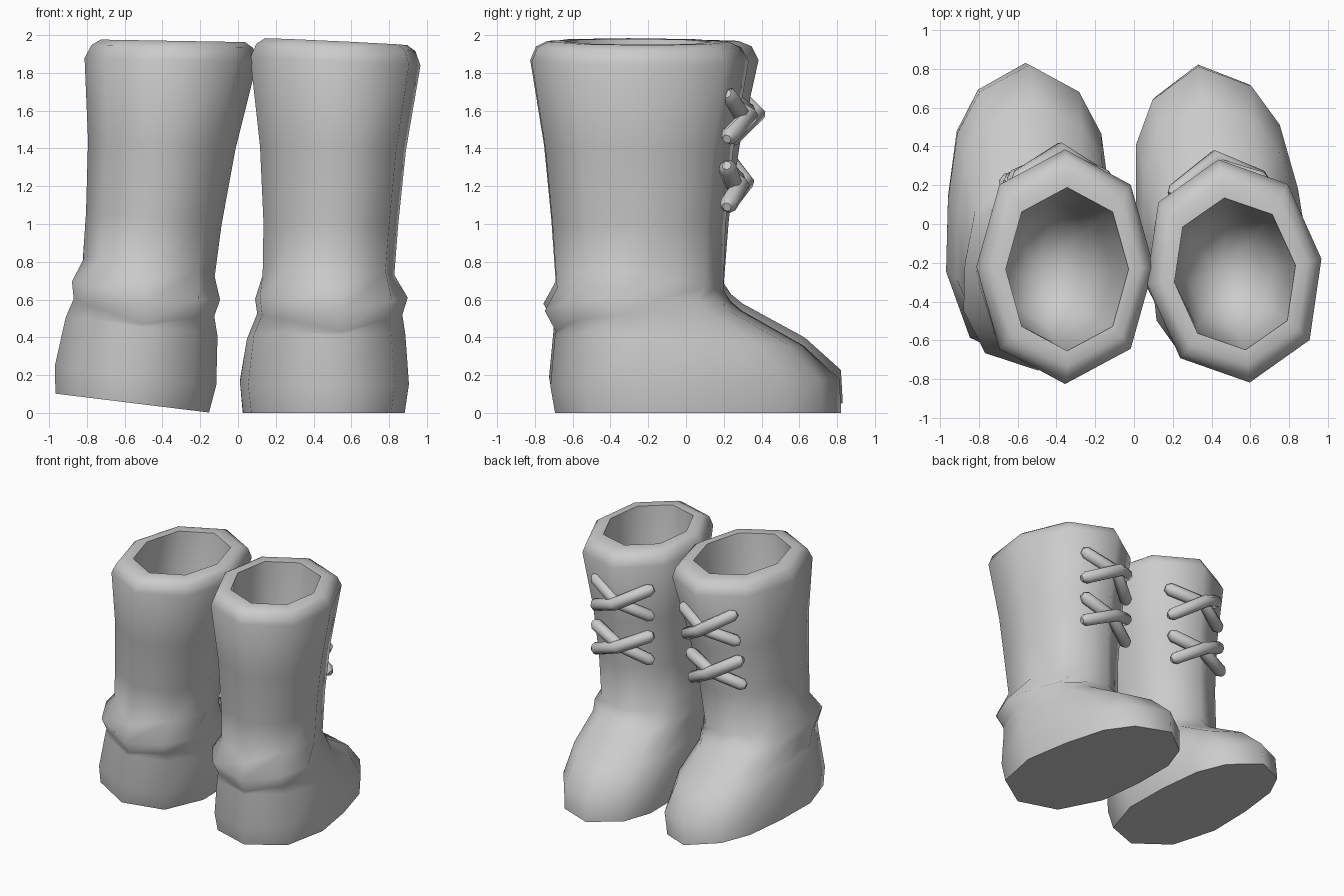
import bpy, bmesh, math
from mathutils import Matrix, Vector

if "Cube" in bpy.data.objects:
    bpy.data.objects.remove(bpy.data.objects["Cube"])

grey = bpy.data.materials.new("plain grey")
grey.diffuse_color = (0.6, 0.6, 0.6, 1)
grey.use_nodes = True
grey.node_tree.nodes["Principled BSDF"].inputs["Base Color"].default_value = grey.diffuse_color

# Half outlines as (width fraction, length fraction), heel to toe
FOOT = [(0, 0), (0.71, 0.09), (1, 0.31), (0.98, 0.55), (0.87, 0.77), (0.6, 0.91), (0, 1)]
# Octagon with spare points on its sides, so it joins the foot outline
LEG = [(0, 0), (0.74, 0.15), (1, 0.5), (0.87, 0.675), (0.74, 0.85), (0.37, 0.925), (0, 1)]


def ring(outline, half, back, front, z_back, z_front, bump=0, lean=0, tilt=0):
    """Closed loop of points; bump raises both sides, tilt lowers the +x side."""
    full = [(w, t) for w, t in outline] + [(-w, t) for w, t in outline[-2:0:-1]]
    return [Vector((w * half + lean, back + t * (front - back),
                    z_back + t * (z_front - z_back) + bump * abs(w) * (1 - t)
                    - tilt * w * half)) for w, t in full]


def finish(ob, angle):
    if ob.name not in bpy.context.collection.objects:
        bpy.context.collection.objects.link(ob)
    ob.data.materials.clear()
    ob.data.materials.append(grey)
    bpy.ops.object.select_all(action='DESELECT')
    ob.select_set(True)
    bpy.context.view_layer.objects.active = ob
    bpy.ops.object.shade_smooth_by_angle(angle=math.radians(angle))


def loft(name, rings, matrix, angle):
    bm = bmesh.new()
    loops = [[bm.verts.new(p) for p in r] for r in rings]
    n = len(loops[0])
    for a, b in zip(loops, loops[1:]):
        for i in range(n):
            j = (i + 1) % n
            bm.faces.new((a[i], a[j], b[j], b[i]))
    bm.faces.new(loops[0][::-1])
    bm.faces.new(loops[-1])
    bm.transform(matrix)
    bmesh.ops.recalc_face_normals(bm, faces=bm.faces)
    me = bpy.data.meshes.new(name)
    bm.to_mesh(me)
    bm.free()
    finish(bpy.data.objects.new(name, me), angle)


def lace(name, points, matrix):
    """Round bar with tapered ends, bent around the shaft."""
    cu = bpy.data.curves.new(name, 'CURVE')
    cu.dimensions = '3D'
    cu.bevel_depth = 0.048
    cu.bevel_resolution = 2
    cu.use_fill_caps = True
    a, m, b = [Vector(p) for p in points]
    path = [(a, 0.5), (a.lerp(m, 0.12), 1), (m, 1), (b.lerp(m, 0.12), 1), (b, 0.5)]
    sp = cu.splines.new('POLY')
    sp.points.add(len(path) - 1)
    for p, (co, r) in zip(sp.points, path):
        p.co = (*(matrix @ co), 1)
        p.radius = r
    ob = bpy.data.objects.new(name, cu)
    bpy.context.collection.objects.link(ob)
    bpy.ops.object.select_all(action='DESELECT')
    ob.select_set(True)
    bpy.context.view_layer.objects.active = ob
    bpy.ops.object.convert(target='MESH')
    finish(bpy.context.view_layer.objects.active, 75)


def boot(side, s, matrix, lean, tilt, push):
    # Leg section; k carries the lean, tilt and forward push upward
    def sec(z, half, back, front):
        k = max(0, (z - 0.6) / 1.4)
        return ring(LEG, half, back + push * 0.1 * k, front + push * k, z, z, 0,
                    s * lean * k, s * tilt * k)

    # Foot with sloping instep, ankle roll, shaft, rolled rim and hollow inside
    loft(side + "_boot", [
        ring(FOOT, 0.41, -0.70, 0.83, 0, 0),
        ring(FOOT, 0.43, -0.725, 0.82, 0.14, 0.18),
        ring(FOOT, 0.405, -0.70, 0.63, 0.41, 0.355, 0.03),
        ring(FOOT, 0.375, -0.695, 0.30, 0.43, 0.54, 0.08),
        ring(FOOT, 0.395, -0.755, 0.24, 0.54, 0.59, 0.08),
        ring(LEG, 0.352, -0.69, 0.20, 0.66, 0.65, 0.15),
        sec(1.00, 0.36, -0.715, 0.21),
        sec(1.40, 0.39, -0.755, 0.25),
        sec(1.86, 0.455, -0.83, 0.33),
        sec(1.935, 0.425, -0.80, 0.29),
        sec(1.965, 0.38, -0.74, 0.22),
        sec(1.965, 0.315, -0.66, 0.13),
        sec(1.40, 0.29, -0.62, 0.09),
        sec(1.10, 0.22, -0.52, 0.0),
        sec(1.00, 0.08, -0.35, -0.17)], matrix, 75)

    # Two crossed pairs of laces
    for i, (z0, z1, y) in enumerate([(1.09, 1.31, 0.255), (1.45, 1.69, 0.30)]):
        c = s * lean * 0.45
        dy = push * (0.4 + 0.25 * i)
        for j, d in enumerate((1, -1)):
            lace(f"{side}_lace_{i}_{j}", [
                (c - d * 0.25, 0.18 + dy, z0),
                (c, y + dy + 0.035 * j, (z0 + z1) / 2),
                (c + d * 0.25, 0.18 + dy, z1)], matrix)


# Right boot stands flat and toes in; left boot leans inward and forward
boot("right", 1, Matrix.Translation((0.445, 0, 0)) @ Matrix.Rotation(math.radians(8), 4, 'Z'),
     0.04, 0.05, 0.0)
boot("left", -1, Matrix.Translation((-0.56, 0, 0.052)) @ Matrix.Rotation(math.radians(7), 4, 'Y')
     @ Matrix.Diagonal((1, 1, 0.982, 1)), 0.02, 0.11, 0.06)
